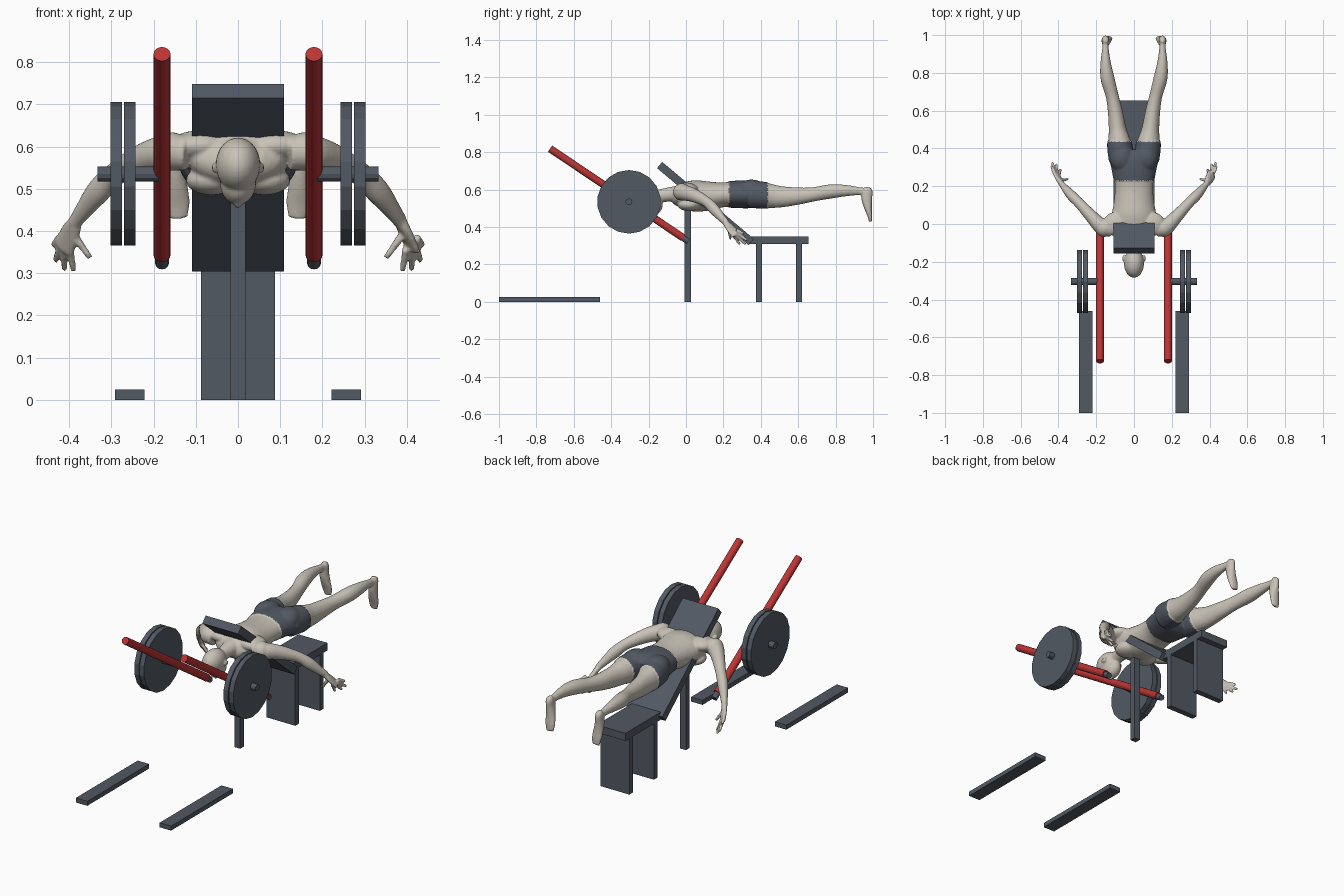
import bpy, bmesh, math
from mathutils import Vector, Matrix

if "Cube" in bpy.data.objects:
    bpy.data.objects.remove(bpy.data.objects["Cube"])


def material(name, rgb):
    m = bpy.data.materials.new(name)
    m.use_nodes = True
    m.diffuse_color = (*rgb, 1)
    m.node_tree.nodes["Principled BSDF"].inputs["Base Color"].default_value = (*rgb, 1)
    return m


SLATE = material("slate grey", (0.085, 0.1, 0.125))
RED = material("bar red", (0.5, 0.035, 0.035))
SKIN = material("pale skin", (0.58, 0.54, 0.47))


def make(name, bm, mat):
    bmesh.ops.recalc_face_normals(bm, faces=bm.faces[:])
    me = bpy.data.meshes.new(name)
    bm.to_mesh(me)
    bm.free()
    me.materials.append(mat)
    ob = bpy.data.objects.new(name, me)
    bpy.context.collection.objects.link(ob)
    return ob


def box(name, centre, size, tilt=0):
    bm = bmesh.new()
    bmesh.ops.create_cube(bm, size=1, matrix=Matrix.Translation(centre)
                          @ Matrix.Rotation(tilt, 4, 'X') @ Matrix.Diagonal((*size, 1)))
    return make(name, bm, SLATE)


def rod(name, a, b, radius, mat, sides=12):
    a, b = Vector(a), Vector(b)
    bm = bmesh.new()
    turn = (b - a).to_track_quat('Z', 'Y').to_matrix().to_4x4()
    bmesh.ops.create_cone(bm, cap_ends=True, segments=sides, radius1=radius, radius2=radius,
                          depth=(b - a).length, matrix=Matrix.Translation((a + b) / 2) @ turn)
    return make(name, bm, mat)


# Bench
box("backrest", (0, 0.104, 0.526), (0.218, 0.64, 0.043), -math.radians(40))
box("seat", (0, 0.497, 0.33), (0.176, 0.315, 0.042))
for name, y in (("front", 0.39), ("rear", 0.605)):
    box(name + "_seat_leg", (0, y, 0.156), (0.176, 0.032, 0.312))
box("backrest_post", (0, 0.01, 0.26), (0.036, 0.034, 0.52))

# Lever bars, weights and floor rails
for side, s in (("left", 1), ("right", -1)):
    rod(side + "_lever_bar", (s * 0.18, -0.727, 0.819), (s * 0.18, -0.015, 0.343), 0.02, RED, 16)
    rod(side + "_bar_tip", (s * 0.18, -0.06, 0.373), (s * 0.18, 0.012, 0.322), 0.016, SLATE)
    rod(side + "_axle", (s * 0.185, -0.305, 0.535), (s * 0.333, -0.305, 0.535), 0.018, SLATE)
    for name, x in (("inner", 0.243), ("outer", 0.275)):
        rod(f"{side}_{name}_weight", (s * x, -0.305, 0.535), (s * (x + 0.027), -0.305, 0.535),
            0.17, SLATE, 18)
    box(side + "_floor_rail", (s * 0.256, -0.73, 0.0125), (0.07, 0.54, 0.025))


# Body shapes, gathered in one mesh and fused
body = bmesh.new()


def smooth_path(pts, steps=4):
    """Catmull-Rom through sections of (x, y, z, half width, half height)."""
    out = []
    for i in range(len(pts) - 1):
        p = [pts[max(0, min(len(pts) - 1, i + k))] for k in (-1, 0, 1, 2)]
        for j in range(steps):
            t = j / steps
            out.append([0.5 * (2 * b + (c - a) * t + (2 * a - 5 * b + 4 * c - d) * t * t
                               + (3 * b - a - 3 * c + d) * t ** 3) for a, b, c, d in zip(*p)])
    return out + [list(pts[-1])]


def limb(pts, s=1, up=(0, 0, 1), n=20):
    path = smooth_path([(s * p[0], *p[1:]) for p in pts])
    mids = [Vector(p[:3]) for p in path]
    rings = []
    for i, p in enumerate(path):
        t = (mids[min(i + 1, len(mids) - 1)] - mids[max(i - 1, 0)]).normalized()
        across = t.cross(Vector(up)).normalized()
        lift = across.cross(t)
        rings.append([body.verts.new(mids[i] + across * p[3] * math.cos(a) + lift * p[4] * math.sin(a))
                      for a in (2 * math.pi * k / n for k in range(n))])
    for r, q in zip(rings, rings[1:]):
        for k in range(n):
            body.faces.new((r[k], r[k - 1], q[k - 1], q[k]))
    body.faces.new(rings[0])
    body.faces.new(rings[-1][::-1])


def blob(centre, radii, tilt=0):
    bmesh.ops.create_uvsphere(body, u_segments=24, v_segments=14, radius=1,
                              matrix=Matrix.Translation(centre) @ Matrix.Rotation(tilt, 4, 'X')
                              @ Matrix.Diagonal((*radii, 1)))


# Torso, neck and head
limb([(0, -0.07, 0.58, 0.06, 0.035), (0, -0.04, 0.573, 0.11, 0.062), (0, 0.04, 0.567, 0.118, 0.083),
      (0, 0.12, 0.566, 0.106, 0.078), (0, 0.2, 0.573, 0.101, 0.066), (0, 0.28, 0.575, 0.113, 0.07),
      (0, 0.35, 0.574, 0.125, 0.068), (0, 0.385, 0.57, 0.09, 0.045)], n=32)
limb([(0, -0.19, 0.555, 0.034, 0.036), (0, -0.12, 0.57, 0.034, 0.036), (0, -0.03, 0.58, 0.055, 0.045)])
blob((0, -0.208, 0.557), (0.053, 0.077, 0.064))
blob((0, -0.182, 0.515), (0.043, 0.058, 0.053), 0.25)
blob((0, -0.19, 0.467), (0.009, 0.017, 0.014))

for s in (1, -1):
    blob((s * 0.054, -0.182, 0.55), (0.008, 0.018, 0.013))
    # Chest, shoulder blade and buttock
    blob((s * 0.062, 0.015, 0.52), (0.062, 0.06, 0.035))
    blob((s * 0.09, 0.0, 0.602), (0.075, 0.065, 0.036))
    blob((s * 0.063, 0.35, 0.598), (0.062, 0.075, 0.052))
    # Arm
    blob((s * 0.158, -0.022, 0.588), (0.047, 0.047, 0.046))
    limb([(0.12, -0.03, 0.585, 0.04, 0.042), (0.17, -0.015, 0.585, 0.042, 0.043),
          (0.225, 0.04, 0.57, 0.034, 0.037), (0.29, 0.11, 0.535, 0.027, 0.028),
          (0.33, 0.15, 0.495, 0.027, 0.03), (0.365, 0.19, 0.45, 0.02, 0.022),
          (0.387, 0.217, 0.42, 0.014, 0.018)], s)
    # Hand
    limb([(0.382, 0.21, 0.427, 0.014, 0.016), (0.395, 0.232, 0.4, 0.026, 0.013),
          (0.41, 0.262, 0.365, 0.03, 0.011), (0.414, 0.27, 0.355, 0.026, 0.009)], s, (0.5, 0.2, 0.4))
    for root, tip in (((0.422, 0.27, 0.385), (0.438, 0.308, 0.366)),
                      ((0.418, 0.272, 0.37), (0.433, 0.327, 0.328)),
                      ((0.41, 0.265, 0.36), (0.412, 0.318, 0.308)),
                      ((0.398, 0.255, 0.358), (0.39, 0.288, 0.306)),
                      ((0.385, 0.23, 0.385), (0.35, 0.238, 0.336))):
        limb([(*root, 0.01, 0.01), (*tip, 0.007, 0.007)], s)
    # Leg
    limb([(0.068, 0.34, 0.575, 0.062, 0.068), (0.076, 0.42, 0.57, 0.063, 0.068),
          (0.087, 0.5, 0.562, 0.047, 0.058), (0.1, 0.6, 0.566, 0.039, 0.046),
          (0.116, 0.68, 0.575, 0.034, 0.038), (0.14, 0.77, 0.59, 0.037, 0.038),
          (0.15, 0.85, 0.595, 0.028, 0.031), (0.151, 0.93, 0.592, 0.017, 0.021),
          (0.151, 0.975, 0.585, 0.017, 0.022)], s)
    # Foot, sole facing backwards
    limb([(0.151, 0.978, 0.612, 0.012, 0.014), (0.151, 0.973, 0.595, 0.019, 0.026),
          (0.15, 0.966, 0.56, 0.021, 0.03), (0.146, 0.972, 0.51, 0.026, 0.022),
          (0.142, 0.982, 0.465, 0.028, 0.014), (0.14, 0.987, 0.43, 0.021, 0.008)], s, (0, 1, 0))

# Fuse and soften the body
raw = make("figure_raw", body, SKIN)
remesh = raw.modifiers.new("fuse", 'REMESH')
remesh.mode = 'VOXEL'
remesh.voxel_size = 0.005
soft = raw.modifiers.new("soften", 'SMOOTH')
soft.factor = 0.5
soft.iterations = 4
graph = bpy.context.evaluated_depsgraph_get()
mesh = bpy.data.meshes.new_from_object(raw.evaluated_get(graph))
bpy.data.objects.remove(raw)
figure = bpy.data.objects.new("figure", mesh)
bpy.context.collection.objects.link(figure)
mesh.materials.clear()
mesh.materials.append(SKIN)
mesh.materials.append(SLATE)

# Shorts: a band round the hips, raised slightly off the skin
bm = bmesh.new()
bm.from_mesh(mesh)
cloth = set()
for f in bm.faces:
    f.smooth = True
    c = f.calc_center_median()
    if 0.23 < c.y < 0.435 and abs(c.x) < 0.2 and c.z > 0.45:
        f.material_index = 1
        cloth.update(f.verts)
bm.normal_update()
moves = [(v, v.normal * 0.004) for v in cloth]
for v, d in moves:
    v.co += d
# Keep the arms out of the shorts
for f in bm.faces:
    c = f.calc_center_median()
    if f.material_index and abs(c.x) > 0.17:
        f.material_index = 0
bm.to_mesh(mesh)
bm.free()
